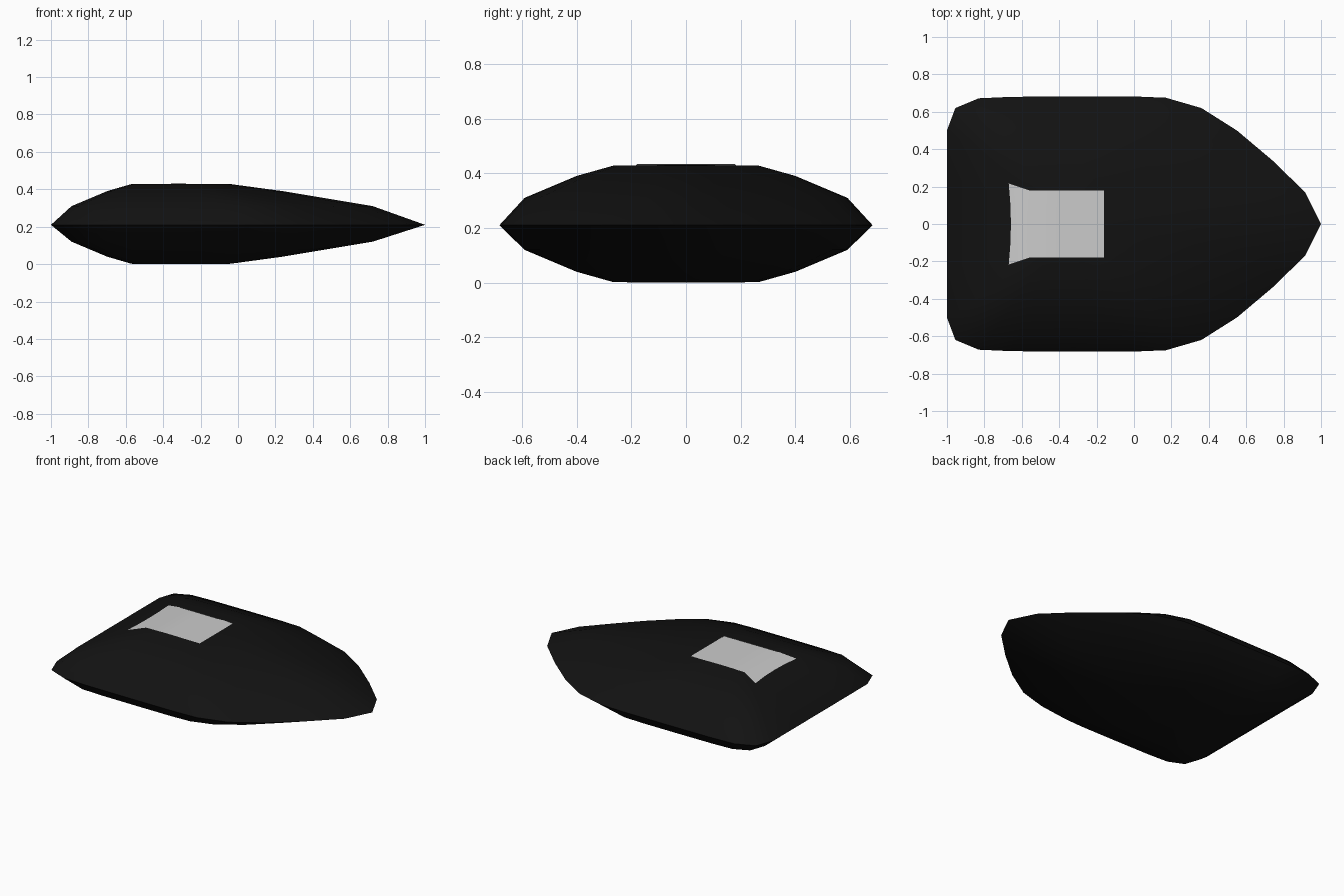
import bpy, bmesh, math

if "Cube" in bpy.data.objects:
    bpy.data.objects.remove(bpy.data.objects["Cube"])

# half outline of the rim, seen from above (nose to tail)
HALF = [(0.915, 0.17), (0.74, 0.34), (0.55, 0.50), (0.36, 0.62), (0.17, 0.675),
        (0.0, 0.682), (-0.32, 0.682), (-0.65, 0.68), (-0.83, 0.672),
        (-0.955, 0.62), (-1.0, 0.50), (-1.0, 0.25)]
OUTLINE = [(1.0, 0.0)] + HALF + [(-1.0, 0.0)] + [(x, -y) for x, y in reversed(HALF)]

# stacked sections: tail x, nose x, half width, height
UPPER = [(-0.89, 0.72, 0.59, 0.31), (-0.70, 0.24, 0.40, 0.39), (-0.57, -0.04, 0.265, 0.428)]
LOWER = [(a, b, w, 0.43 - z) for a, b, w, z in UPPER]
SECTIONS = LOWER[::-1] + [(-1.0, 1.0, 0.682, 0.21)] + UPPER


def finish(bm, name, color=None):
    bmesh.ops.recalc_face_normals(bm, faces=bm.faces)
    me = bpy.data.meshes.new(name)
    bm.to_mesh(me)
    bm.free()
    ob = bpy.data.objects.new(name, me)
    bpy.context.collection.objects.link(ob)
    if color:
        mat = bpy.data.materials.new(name + "_color")
        mat.diffuse_color = color
        mat.use_nodes = True
        mat.node_tree.nodes["Principled BSDF"].inputs["Base Color"].default_value = mat.diffuse_color
        me.materials.append(mat)
    bpy.ops.object.select_all(action='DESELECT')
    ob.select_set(True)
    bpy.context.view_layer.objects.active = ob
    bpy.ops.object.shade_smooth_by_angle(angle=math.radians(40))
    return ob


# body: rounded, pointed shell lofted through the sections
bm = bmesh.new()
rings = []
for tail, nose, width, z in SECTIONS:
    mid, half = (tail + nose) / 2, (nose - tail) / 2
    rings.append([bm.verts.new((mid + half * x, y * width / 0.682, z)) for x, y in OUTLINE])
n = len(OUTLINE)
for a, b in zip(rings, rings[1:]):
    for i in range(n):
        j = (i + 1) % n
        bm.faces.new((a[i], a[j], b[j], b[i]))
for ring, z in ((rings[0], 0.0), (rings[-1], 0.43)):
    centre = bm.verts.new((-0.32, 0, z))
    for i in range(n):
        bm.faces.new((ring[i], ring[(i + 1) % n], centre))
finish(bm, "body", (0.006, 0.006, 0.006, 1))

# top panel: thin grey patch that bends down and flares at the tail
bm = bmesh.new()
rows = []
for x, w, z in [(-0.16, 0.178, 0.432), (-0.41, 0.178, 0.433), (-0.56, 0.18, 0.432), (-0.67, 0.217, 0.401)]:
    bow = 0.012 if x < -0.6 else 0
    rows.append([bm.verts.new((x + bow * (1 - t * t), w * t, z + 0.3 * bow * (1 - t * t)))
                 for t in (-1, -0.5, 0, 0.5, 1)])
for a, b in zip(rows, rows[1:]):
    for i in range(4):
        bm.faces.new((a[i], b[i], b[i + 1], a[i + 1]))
panel = finish(bm, "top_panel")
if panel.data.polygons[0].normal.z < 0:
    panel.data.flip_normals()
